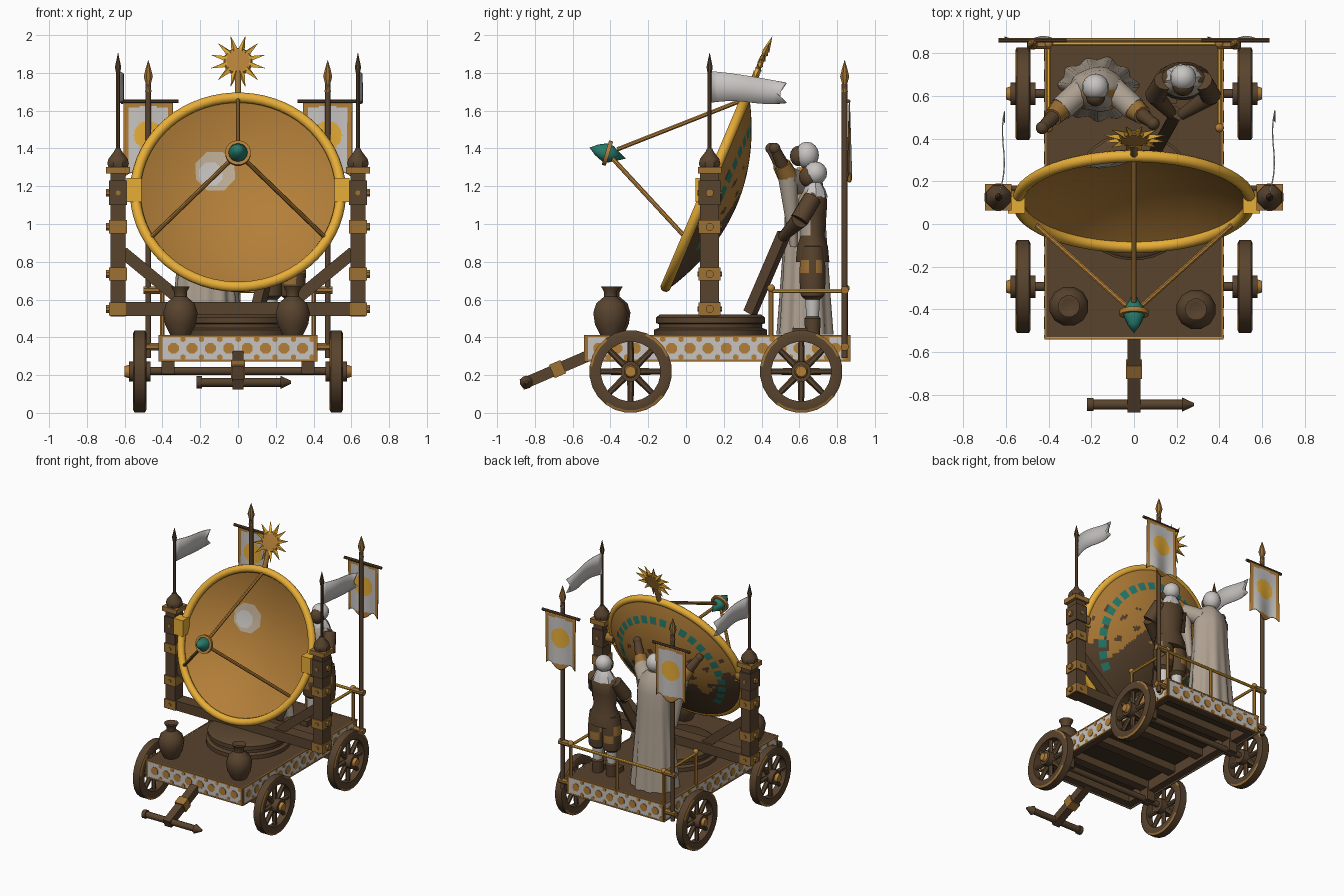
import bpy, bmesh
from math import sin, cos, pi, radians, hypot
from mathutils import Vector, Matrix

cube = bpy.data.objects.get("Cube")
if cube:
    bpy.data.objects.remove(cube)


def material(name, r, g, b):
    m = bpy.data.materials.new(name)
    m.use_nodes = True
    m.diffuse_color = (r, g, b, 1)
    m.node_tree.nodes["Principled BSDF"].inputs["Base Color"].default_value = (r, g, b, 1)
    return m


WOOD = material("brown wood", .098, .056, .027)
DARK = material("dark wood", .055, .032, .017)
GOLD = material("bright gold", .84, .44, .04)
BRONZE = material("bronze", .45, .21, .04)
BRASS = material("old brass", .34, .165, .035)
CLOTH = material("pale cloth", .57, .55, .53)
ROBE = material("beige robe", .42, .35, .28)
TEAL = material("teal", .02, .2, .15)
SHEEN = material("pale sheen", .52, .42, .30)


def finish(name, bm, mats, smooth=True):
    bmesh.ops.remove_doubles(bm, verts=bm.verts, dist=.00005)
    bmesh.ops.recalc_face_normals(bm, faces=bm.faces)
    mesh = bpy.data.meshes.new(name)
    bm.to_mesh(mesh)
    bm.free()
    for m in mats:
        mesh.materials.append(m)
    if smooth:
        mesh.shade_smooth()
        mesh.set_sharp_from_angle(angle=radians(40))
    ob = bpy.data.objects.new(name, mesh)
    bpy.context.scene.collection.objects.link(ob)
    return ob


def box(name, loc, size, mat, rot=Matrix()):
    bm = bmesh.new()
    bmesh.ops.create_cube(bm, size=1, matrix=Matrix.Translation(loc) @ rot.to_4x4() @ Matrix.Diagonal((*size, 1)))
    return finish(name, bm, [mat], False)


def lathe(name, prof, mats, loc=(0, 0, 0), rot=Matrix(), seg=16, rule=None, ripple=None, squash=1):
    """Revolve (radius, height) points about local z."""
    bm = bmesh.new()
    mats = mats if isinstance(mats, list) else [mats]
    mtx = Matrix.Translation(loc) @ rot.to_4x4()
    rings = []
    for r, z in prof:
        ring = []
        for j in range(seg):
            a = 2 * pi * (j + .5) / seg
            k = r * (1 + (ripple(a, z) if ripple else 0))
            ring.append(bm.verts.new(mtx @ Vector((k * cos(a), k * sin(a) * squash, z))))
        rings.append(ring)
    for i in range(len(rings) - 1):
        for j in range(seg):
            n = (j + 1) % seg
            f = bm.faces.new((rings[i][j], rings[i][n], rings[i + 1][n], rings[i + 1][j]))
            if rule:
                f.material_index = rule(i, j, f.calc_center_median())
    return finish(name, bm, mats)


def rod(name, p, q, r, mat, r2=None, seg=10):
    p, q = Vector(p), Vector(q)
    d = q - p
    r2 = r if r2 is None else r2
    return lathe(name, [(0, 0), (r, 0), (r2, d.length), (0, d.length)], mat, p, d.to_track_quat('Z', 'Y').to_matrix(), seg)


def ball(name, loc, r, mat, sz=1.0):
    prof = [(r * sin(pi * i / 8), -r * sz * cos(pi * i / 8)) for i in range(9)]
    return lathe(name, prof, mat, loc, seg=14)


def sheet(name, rows, mats, rule=None):
    """Cloth made from columns of points, top to bottom."""
    bm = bmesh.new()
    vs = [[bm.verts.new(p) for p in row] for row in rows]
    for a, b in zip(vs, vs[1:]):
        for k in range(len(a) - 1):
            f = bm.faces.new((a[k], b[k], b[k + 1], a[k + 1]))
            if rule:
                f.material_index = rule(f.calc_center_median())
    ob = finish(name, bm, mats)
    ob.modifiers.new("thickness", 'SOLIDIFY').thickness = .006


RY = Matrix.Rotation(radians(90), 4, 'Y')

# Wagon deck and underside frame
box("deck", (0, .165, .388), (.82, 1.39, .044), WOOD)
box("deck_underside", (0, .165, .362), (.8, 1.37, .008), DARK)
for s in (-1, 1):
    box("side_board", (s * .38, .165, .342), (.06, 1.39, .128), WOOD)
    box("end_board", (0, .165 + s * .665, .342), (.82, .06, .128), WOOD)
for y in (-.293, .0, .3, .61):
    box("cross_beam", (0, y, .33), (.76, .07, .06), WOOD)

# Painted panels around the deck
for c, length, ang in [((0, -.53), .82, 0), ((0, .86), .82, pi), ((.41, .165), 1.39, pi / 2), ((-.41, .165), 1.39, -pi / 2)]:
    R = Matrix.Rotation(ang, 4, 'Z')
    at = lambda u, d, z: Vector((*c, z)) + R @ Vector((u, -d, 0))
    box("panel", at(0, .003, .342), (length, .008, .136), CLOTH, R)
    for z in (.278, .407):
        box("panel_border", at(0, .005, z), (length + .02, .009, .010), BRASS, R)
    for s in (-1, 1):
        box("panel_corner", at(s * (length / 2 - .004), .006, .342), (.014, .009, .136), BRASS, R)
    n = round(length / .1)
    for i in range(n):
        u = (i + .5) / n * (length - .04) - length / 2 + .02
        rod("panel_rosette", at(u, 0, .342), at(u, .011, .342), .031, BRONZE, seg=8)
        for z in (.295, .39):
            rod("panel_stud", at(u + .05, 0, z), at(u + .05, .010, z), .016, BRONZE, seg=6)

# Wheels and axles
for y in (-.293, .61):
    rod("axle", (-.58, y, .222), (.58, y, .222), .022, WOOD)
    for s in (-1, 1):
        x = s * .52
        box("axle_block", (s * .37, y, .255), (.07, .08, .1), WOOD)
        lathe("wheel_rim", [(.158, -.028), (.205, -.035), (.219, -.028), (.219, .028), (.205, .035), (.158, .028), (.158, -.028)],
              [WOOD, BRASS], (x, y, .219), RY, 24, lambda i, j, c: int(i in (1, 3) and j % 7 < 3))
        for k in range(8):
            a = k * pi / 4
            rod("spoke", (x, y + .04 * cos(a), .219 + .04 * sin(a)), (x, y + .175 * cos(a), .219 + .175 * sin(a)), .019, WOOD, .015, 6)
        rod("hub", (x - .058, y, .219), (x + .058, y, .219), .054, WOOD, seg=12)
        rod("hub_cap", (s * .565, y, .219), (s * .6, y, .219), .04, BRONZE, .028, 10)

# Draw bar with crossbar
rod("tongue", (0, -.5, .31), (0, -.87, .15), .042, WOOD, seg=4)
rod("tongue_band", (0, -.65, .245), (0, -.71, .219), .054, BRASS, seg=4)
rod("tongue_crossbar", (-.21, -.845, .162), (.24, -.845, .162), .024, WOOD)
rod("crossbar_cap", (-.22, -.845, .162), (-.19, -.845, .162), .032, WOOD)
rod("crossbar_tip", (.225, -.845, .162), (.28, -.845, .162), .035, WOOD, .008)

# Turntable and yoke
lathe("turntable", [(0, .41), (.30, .41), (.30, .44), (.275, .45), (.275, .47), (.29, .475), (.29, .505), (.27, .52), (0, .52)],
      WOOD, (0, .13, 0), seg=32)
box("yoke_beam", (0, .13, .55), (1.34, .1, .075), WOOD)
for s in (-1, 1):
    x = s * .635
    box("yoke_post", (x, .125, .89), (.08, .1, .76), WOOD)
    rod("yoke_brace", (s * .61, .13, .85), (s * .27, .13, .57), .045, WOOD, seg=4)
    for z, h, mat in ((.55, .07, BRASS), (.735, .07, BRASS), (.985, .07, BRASS), (1.165, .13, WOOD)):
        box("post_band", (x, .125, z), (.096, .116, h), mat)
        rod("band_bolt", (s * .68, .125, z), (s * .7, .125, z), .022, BRASS, seg=8)
        rod("band_stud", (x, .06, z), (x, .19, z), .014, BRASS, seg=6)
    box("cap_plate", (x, .125, 1.285), (.125, .125, .035), BRASS)
    lathe("post_cap", [(.055, 1.3), (.062, 1.32), (.055, 1.345), (.022, 1.385), (.015, 1.4), (0, 1.4)], WOOD, (x, .125, 0), seg=8)
    rod("trunnion", (s * .53, .115, 1.165), (s * .66, .125, 1.165), .04, BRASS)
    box("rim_clamp", (s * .55, .09, 1.18), (.08, .08, .125), GOLD)
    # Flag on its pole
    rod("flag_pole", (x, .125, 1.38), (x, .125, 1.83), .011, WOOD, seg=8)
    lathe("pole_tip", [(0, 1.8), (.012, 1.8), (.018, 1.83), (0, 1.91)], WOOD, (x, .125, 0), seg=8)
    rows = []
    for i in range(13):
        t = i / 12
        X = x + .036 * t + .013 * sin(5.5 * t)
        top, low = 1.808 - .06 * t ** 1.3, 1.643 + .008 * sin(6 * t)
        Y = .135 + .395 * t
        rows.append([(X, Y, top), (X, Y - (.055 if i == 12 else 0), (top + low) / 2), (X, Y, low)])
    sheet("flag", rows, [CLOTH])

# Dish
tilt = Matrix.Rotation(radians(67), 4, 'X')
centre = Vector((0, .105, 1.168))
RAD, DEPTH = .55, .16
bowl = lambda r, off=0: -DEPTH * (1 - (r / RAD) ** 2) - off
inner = [(RAD * i / 24, bowl(RAD * i / 24)) for i in range(25)]
outer = [(r, bowl(r, .018)) for r in [RAD * (1 - i / 32) for i in range(33)]]


def dish_colour(i, j, c):
    if i < 24:
        return 0
    if i in (31, 32, 33) and j % 3 < 2 and c.z > .86:
        return 2
    edge = 1.07 + .07 * sin(11 * c.x + 1) + .05 * sin(31 * c.x + 14 * c.z)
    blotch = sin(29 * c.x + 2) * sin(43 * c.z + 9 * c.x) > .72 and c.z < 1.3
    return 1 if c.z < edge or blotch else 0


lathe("dish", inner + outer, [BRONZE, WOOD, TEAL], centre, tilt, 96, dish_colour)
tube = [(RAD - .006 + .028 * cos(a * pi / 5), .028 * sin(a * pi / 5)) for a in range(11)]
lathe("dish_rim", tube, GOLD, centre, tilt, 64)

# Pale polished patch inside the dish
bend = DEPTH / RAD ** 2
for px, py, r, lift, mat in ((-.122, .175, .113, .004, SHEEN), (-.145, .16, .068, .007, CLOTH)):
    up = tilt.to_3x3() @ Vector((-2 * bend * px, -2 * bend * py, 1)).normalized()
    spot = centre + tilt @ Vector((px, py, bowl(hypot(px, py)))) + up * lift
    lathe("polished_patch", [(0, 0), (r / 2, bend * r * r / 4), (r, bend * r * r)], mat, spot,
          up.to_track_quat('Z', 'Y').to_matrix(), 8)

# Feed horn and struts
feed = Vector((0, -.415, 1.375))
horn_rot = Matrix.Rotation(radians(73), 4, 'X')
lathe("feed_horn", [(0, -.1), (.045, -.02), (.052, .01), (.03, .06), (0, .1)], TEAL, feed, horn_rot, 10)
lathe("feed_ring", [(.05, -.01), (.068, -.01), (.068, .012), (.05, .012), (.05, -.01)], BRONZE, feed, horn_rot, 20)
for end in ((0, .31, 1.66), (.455, -.008, .935), (-.455, -.008, .935)):
    rod("feed_strut", feed + (Vector(end) - feed).normalized() * .055, end, .012, BRONZE, seg=8)

# Sun ornament
sun = Vector((0, .40, 1.86))
lathe("sun_disc", [(0, -.012), (.07, -.012), (.078, 0), (.07, .012), (0, .018)], BRONZE, sun, tilt, 20)
for k in range(12):
    a = k * pi / 6 + pi / 12
    d = tilt @ Vector((cos(a), sin(a), 0))
    rod("sun_ray", sun + d * .06, sun + d * .148, .02, GOLD, .001, 4)
rod("sun_stem", (0, .32, 1.67), (0, .375, 1.80), .018, BRASS)

# Banners at the back
for s in (-1, 1):
    x = s * .475
    rod("banner_pole", (x, .84, .29), (x, .84, 1.74), .016, WOOD)
    lathe("banner_finial", [(0, 1.7), (.018, 1.7), (.014, 1.74), (.026, 1.78), (.016, 1.82), (0, 1.87)], BRASS, (x, .84, 0), seg=8)
    rod("banner_bar", (x - .16, .86, 1.65), (x + .16, .86, 1.65), .011, WOOD, seg=8)
    for z in (.35, .65):
        rod("pole_bracket", (s * .39, .84, z), (s * .5, .84, z), .022, BRASS, seg=8)
    rows = []
    for i in range(41):
        u = i / 20 - 1
        low = 1.245 - .025 * cos(1.5 * pi * u)
        rows.append([(x + .13 * u, .868 + .012 * sin(4 * u) * k / 40, 1.645 + (low - 1.645) * k / 40) for k in range(41)])
    sheet("banner", rows, [CLOTH, GOLD, BRONZE], lambda c, x=x:
          1 if hypot(c.x - x, c.z - 1.47) < .075 else 2 if abs(c.x - x) > .104 or c.z < 1.265 or c.z > 1.62 else 0)

# Railing
for s in (-1, 1):
    for y in (.45, .845):
        rod("rail_post", (s * .4, y, .41), (s * .4, y, .65), .013, BRONZE, seg=8)
        ball("rail_knob", (s * .4, y, .66), .021, BRONZE)
    rod("side_rail", (s * .4, .45, .645), (s * .4, .845, .645), .011, GOLD, seg=8)
rod("back_rail", (-.4, .845, .645), (.4, .845, .645), .011, GOLD, seg=8)
rod("rail_post", (0, .845, .41), (0, .845, .65), .013, BRONZE, seg=8)

# Jars
for x, y in ((-.305, -.385), (.29, -.40)):
    lathe("jar", [(0, .41), (.055, .41), (.085, .47), (.094, .53), (.078, .58), (.035, .615), (.035, .64), (.052, .67), (.03, .67), (0, .65)],
          WOOD, (x, y, 0), seg=12)

# Robed figure with raised arms
fold = lambda a, z: .08 * sin(11 * a) * max(0, 1.25 - z) + .03 * sin(5 * a + 1)
lathe("robe", [(0, .415), (.18, .415), (.165, .6), (.15, .8), (.135, 1.0), (.13, 1.15), (.11, 1.24), (.05, 1.3), (0, 1.3)],
      [ROBE, BRONZE], (-.17, .63, 0), seg=66, ripple=fold, squash=.8,
      rule=lambda i, j, c: int(i in (5, 6) and abs(c.x + .17) > .06 and c.y < .63))
ball("hood", (-.18, .64, 1.365), .064, CLOTH, 1.1)
ball("robed_face", (-.18, .595, 1.36), .045, WOOD, 1.2)
for s, hand in ((-1, (-.43, .45, 1.40)), (1, (.09, .47, 1.40))):
    elbow = Vector((-.17 + s * .17, .54, 1.25))
    rod("sleeve", (-.17 + s * .07, .63, 1.2), elbow, .062, ROBE, .06)
    rod("sleeve_drape", elbow, (-.17 + s * .13, .57, .88), .055, ROBE, .02)
    rod("cuff", elbow, elbow.lerp(Vector(hand), .45), .054, BRASS, .044)
    rod("forearm", elbow, hand, .042, WOOD, .026)
    ball("hand", hand, .03, WOOD)

# Crew figure at the lever
fx, fy = .23, .67
for s in (-1, 1):
    lathe("leg", [(0, .41), (.04, .41), (.045, .5), (.035, .51), (.04, .6), (.064, .62), (.07, .68), (.072, .74), (.068, .81), (.06, .88), (0, .9)],
          [WOOD, CLOTH, BRASS], (fx + s * .06, fy, 0), seg=12,
          rule=lambda i, j, c: 1 if .505 < c.z < .6 else 2 if i in (6, 7) and (j + 3 * i) % 5 < 2 else 0)
    box("boot", (fx + s * .06, fy - .04, .43), (.06, .13, .04), WOOD)
    elbow = (fx + s * .13, .60, 1.02)
    rod("upper_arm", (fx + s * .09, fy, 1.14), elbow, .048, WOOD, .05)
    rod("lower_arm", elbow, (.2 + s * .02, .51, .93), .045, WOOD, .026)
lathe("tunic", [(0, .8), (.12, .8), (.11, .88), (.085, .94), (.1, 1.05), (.105, 1.13), (.05, 1.19), (0, 1.19)],
      [WOOD, ROBE], (fx, fy, 0), seg=20, rule=lambda i, j, c: int(c.z > .94 and c.y < fy), squash=.75)
lathe("neck_scarf", [(.085, 1.14), (.07, 1.18), (.05, 1.21), (.04, 1.22)], CLOTH, (fx, fy + .01, 0), seg=24,
      ripple=lambda a, z: .06 * sin(8 * a), squash=.8)
ball("crew_face", (fx, .65, 1.25), .052, WOOD, 1.1)
ball("crew_turban", (fx, .685, 1.27), .062, CLOTH, 1)
rod("lever", (.1, .34, .53), (.2, .52, .95), .04, WOOD, seg=4)
